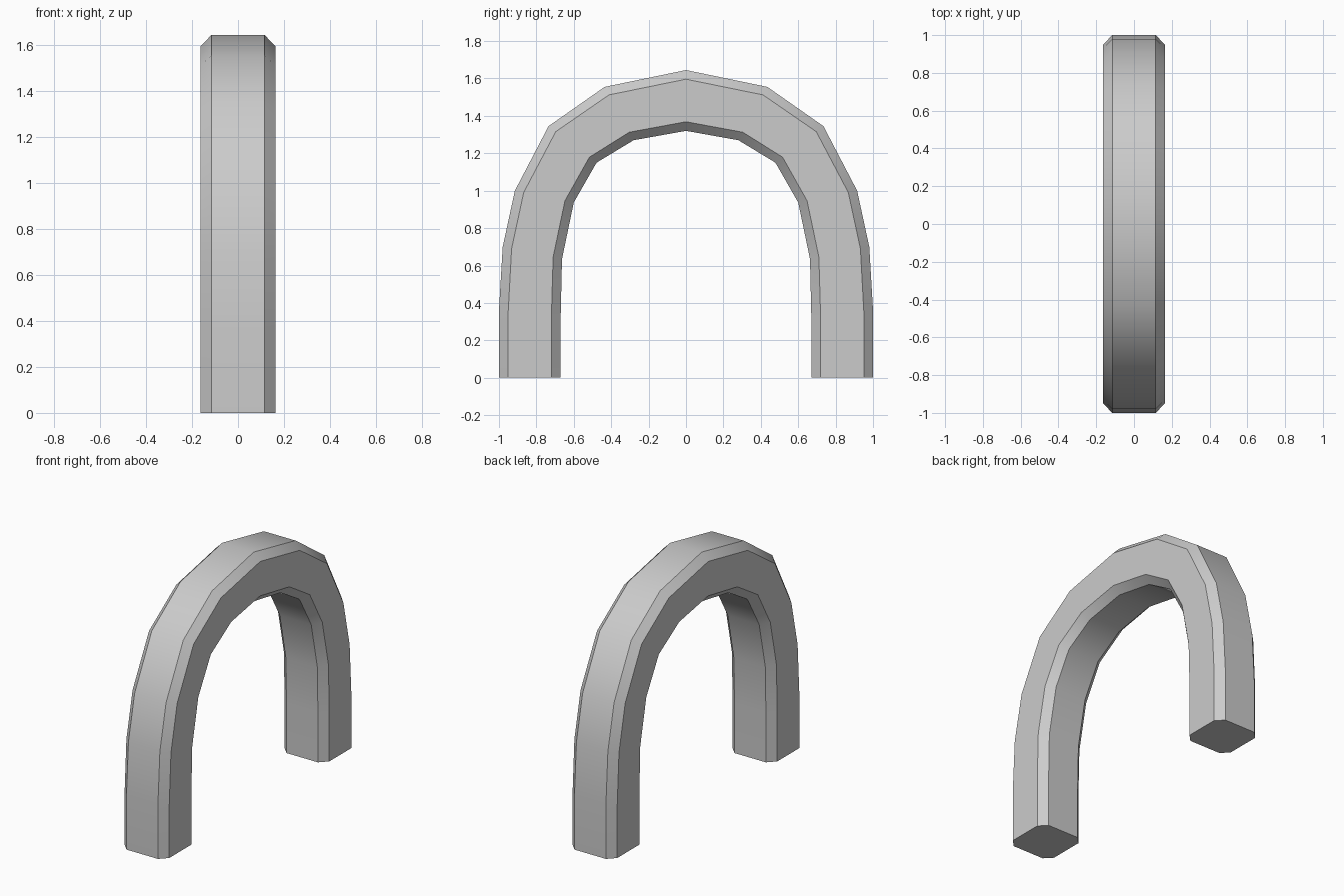
import bpy, bmesh, math
from mathutils import Vector

if "Cube" in bpy.data.objects:
    bpy.data.objects.remove(bpy.data.objects["Cube"])

# Half of the arch: matching outer and inner outline points (y, z), foot to crown
OUTER = [(1.0, 0), (1.0, 0.36), (0.98, 0.70), (0.915, 1.0),
         (0.735, 1.345), (0.435, 1.555), (0, 1.645)]
INNER = [(0.67, 0), (0.67, 0.33), (0.663, 0.635), (0.60, 0.937),
         (0.478, 1.15), (0.28, 1.27), (0, 1.32)]
# Chamfered square section: (x, fraction from outer to inner)
W, C, T = 0.163, 0.115, 0.15
SECTION = [(-C, 0), (C, 0), (W, T), (W, 1 - T),
           (C, 1), (-C, 1), (-W, 1 - T), (-W, T)]


def mirrored(points):
    return points + [(-y, z) for y, z in reversed(points[:-1])]


# Sweep the section along the arch
bm = bmesh.new()
rings = []
for o, i in zip(mirrored(OUTER), mirrored(INNER)):
    o, i = Vector(o), Vector(i)
    ring = []
    for x, t in SECTION:
        p = o.lerp(i, t)
        ring.append(bm.verts.new((x, p.x, p.y)))
    rings.append(ring)

n = len(SECTION)
for a, b in zip(rings, rings[1:]):
    for k in range(n):
        m = (k + 1) % n
        bm.faces.new((a[k], a[m], b[m], b[k]))

# Flat feet
bm.faces.new(rings[0])
bm.faces.new(rings[-1])
bmesh.ops.recalc_face_normals(bm, faces=bm.faces[:])

mesh = bpy.data.meshes.new("arch")
bm.to_mesh(mesh)
bm.free()
arch = bpy.data.objects.new("arch", mesh)
bpy.context.collection.objects.link(arch)

# Smooth along the curve, crisp chamfer edges
bpy.context.view_layer.objects.active = arch
arch.select_set(True)
bpy.ops.object.shade_smooth_by_angle(angle=math.radians(35))
